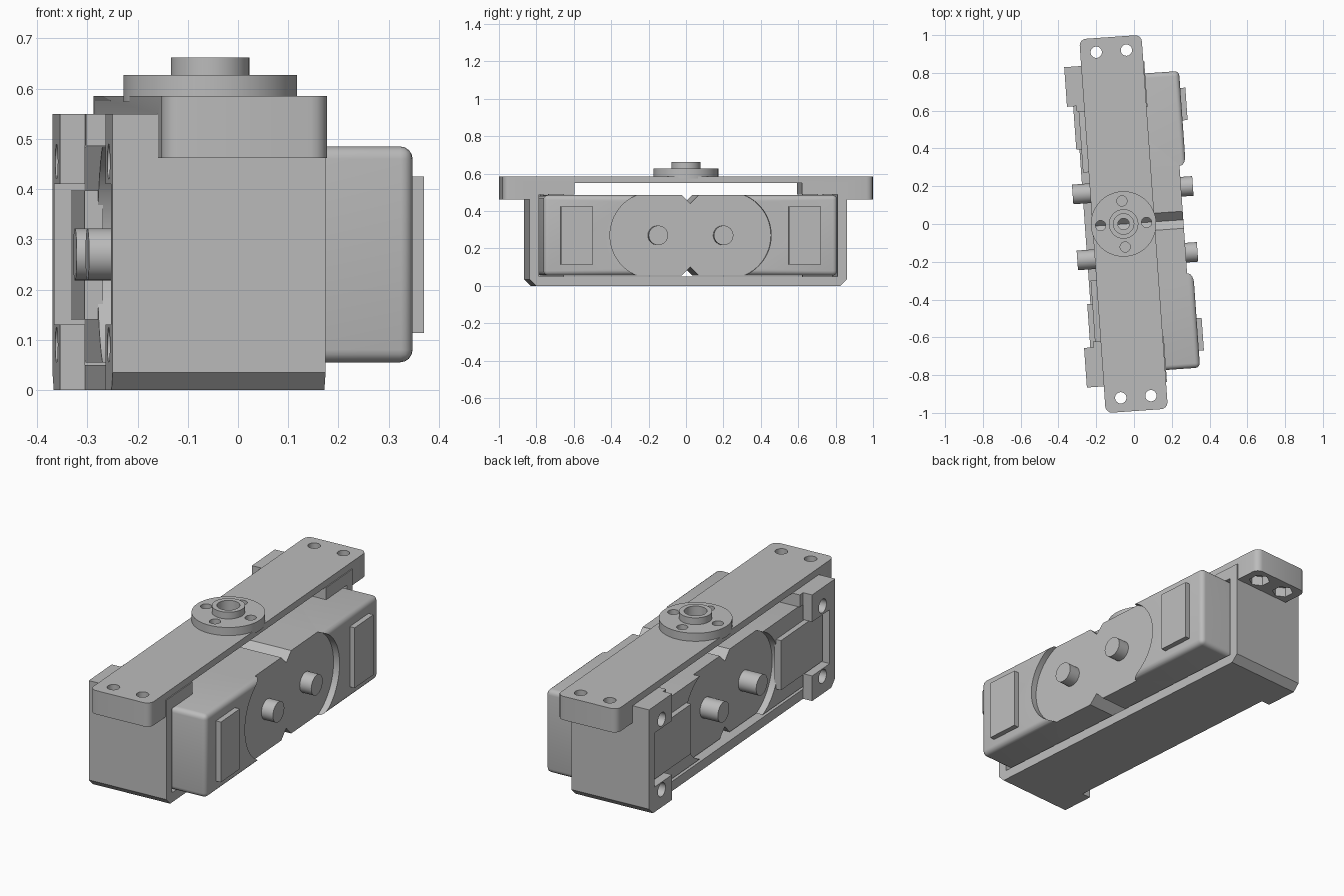
import bpy, bmesh, math
from mathutils import Matrix, Vector

if "Cube" in bpy.data.objects:
    bpy.data.objects.remove(bpy.data.objects["Cube"], do_unlink=True)

grey = bpy.data.materials.new("plain grey")
grey.use_nodes = True
grey.diffuse_color = (0.5, 0.5, 0.5, 1)
grey.node_tree.nodes["Principled BSDF"].inputs["Base Color"].default_value = (0.5, 0.5, 0.5, 1)
parts = []


def finish(bm, name, cutter=False):
    bmesh.ops.recalc_face_normals(bm, faces=bm.faces)
    me = bpy.data.meshes.new(name)
    bm.to_mesh(me)
    bm.free()
    ob = bpy.data.objects.new(name, me)
    bpy.context.collection.objects.link(ob)
    me.materials.append(grey)
    ob.hide_render = cutter
    if not cutter:
        parts.append(ob)
    return ob


def box(name, x, y, z, cutter=False, bevel=0, segments=4, pick=None):
    """Box from ranges; bevels the edges chosen by pick(direction, middle)."""
    bm = bmesh.new()
    bmesh.ops.create_cube(bm, size=1)
    for v in bm.verts:
        v.co = Vector([r[0] if c < 0 else r[1] for r, c in zip((x, y, z), v.co)])
    if bevel:
        edges = [e for e in bm.edges if pick is None or pick(
            (e.verts[0].co - e.verts[1].co).normalized(), (e.verts[0].co + e.verts[1].co) / 2)]
        bmesh.ops.bevel(bm, geom=edges, offset=bevel, segments=segments, profile=0.5, affect='EDGES')
    return finish(bm, name, cutter)


def cylinder(name, center, r, depth, axis='Z', sides=40, cutter=False):
    bm = bmesh.new()
    bmesh.ops.create_cone(bm, cap_ends=True, segments=sides, radius1=r, radius2=r, depth=depth)
    if axis == 'X':
        bm.transform(Matrix.Rotation(math.pi / 2, 4, 'Y'))
    bm.transform(Matrix.Translation(center))
    return finish(bm, name, cutter)


def combine(ob, cutters, operation='DIFFERENCE'):
    for c in cutters:
        m = ob.modifiers.new("cut", 'BOOLEAN')
        m.operation, m.object, m.solver = operation, c, 'EXACT'
        bpy.context.view_layer.objects.active = ob
        bpy.ops.object.modifier_apply(modifier=m.name)
        if c in parts:
            parts.remove(c)
        bpy.data.objects.remove(c, do_unlink=True)


def span(s, a, b):
    return tuple(sorted((s * a, s * b)))


SIDES = (-1, 1)
CX, MZ = -0.055, 0.27       # bar centre line, motor mid height
FX = (-0.31, 0.115)         # frame depth

# Cradle frame: chamfered block, hollowed, with four corner tabs left standing
frame = box("cradle_frame", FX, (-0.85, 0.85), (0, 0.55), bevel=0.035, segments=1,
            pick=lambda d, m: abs(d.x) > 0.9 and m.z < 0.1)
combine(frame, [
    box("inner_cut", (-0.26, 0.3), (-0.8, 0.8), (0.05, 0.487), True),
    box("top_gap_cut", (-0.5, 0.3), (-0.61, 0.61), (0.05, 0.7), True),
    box("window_cut", (-0.5, -0.2), (-0.8, 0.8), (0.13, 0.41), True),
    box("lip_cut", (-0.5, -0.26), (-0.64, 0.64), (-0.1, 0.7), True)])
combine(frame, [cylinder("tab_hole", (-0.3, s * 0.735, z), 0.035, 0.2, 'X', 24, True)
                for s in SIDES for z in (0.09, 0.455)])

# Motor housing with rounded outer edges
housing = box("motor_housing", (-0.25, 0.295), (-0.787, 0.787), (0.055, 0.485), bevel=0.025,
              pick=lambda d, m: abs(d.x) > 0.9 or m.x > 0.29)
for x in (0.362, -0.315):   # pill-shaped recess on each face
    combine(housing, [cylinder("recess", (x, s * 0.2, MZ), 0.232, 0.2, 'X', 72, True) for s in SIDES]
            + [box("recess_middle", (x - 0.1, x + 0.1), (-0.2, 0.2), (0, 0.6), True)])
for z in (0.055, 0.485):    # V grooves across the top and underside
    groove = box("groove", (-0.6, 0.6), (-0.032, 0.032), (-0.032, 0.032), True)
    groove.data.transform(Matrix.Translation((0, 0, z)) @ Matrix.Rotation(math.pi / 4, 4, 'X'))
    combine(housing, [groove])

for s in SIDES:
    end = "back" if s > 0 else "front"
    box(end + "_outer_pad", (0.28, 0.322), span(s, 0.525, 0.697), (0.113, 0.425))
    box(end + "_inner_pad", (-0.277, -0.24), span(s, 0.41, 0.79), (0.14, 0.397))
    # Shafts: solid outside, hollow on the tab side
    cylinder(end + "_solid_shaft", (0.285, s * 0.175, MZ), 0.052, 0.08, 'X', 32)
    tube = cylinder(end + "_hollow_shaft", (-0.26, s * 0.175, MZ), 0.052, 0.106, 'X', 32)
    combine(tube, [cylinder("bore", (-0.3, s * 0.175, MZ), 0.03, 0.12, 'X', 24, True)])

# Mounting bar with dropped ends, screw holes and hexagonal nut pockets
bar = box("mounting_bar", (CX - 0.165, CX + 0.165), (-0.992, 0.992), (0.462, 0.585), bevel=0.035,
          pick=lambda d, m: abs(d.z) > 0.9)
combine(bar, [box("bar_cut", (-0.6, 0.6), (-0.851, 0.851), (0.3, 0.55), True)])
combine(bar, [cylinder("screw_hole", (CX + t * 0.08, s * 0.917, 0.5), 0.03, 0.4, 'Z', 28, True)
              for s in SIDES for t in SIDES])
combine(bar, [cylinder("nut_pocket", (CX + t * 0.08, s * 0.917, 0.462), 0.052, 0.1, 'Z', 6, True)
              for s in SIDES for t in SIDES])

# Round hub flange, central boss and their holes
hub = cylinder("hub_flange", (CX, 0, 0.6), 0.173, 0.054, 'Z', 72)
combine(hub, [cylinder("hub_boss", (CX, 0, 0.635), 0.078, 0.054, 'Z', 48)], 'UNION')
combine(hub, [cylinder("counterbore", (CX, 0, 0.65), 0.054, 0.09, 'Z', 40, True)])
for ob in (hub, bar):
    holes = [cylinder("center_hole", (CX, 0, 0.58), 0.03, 0.3, 'Z', 28, True)]
    for k in range(4):
        a = k * math.pi / 2
        p = (CX + 0.122 * math.cos(a), 0.122 * math.sin(a), 0.6)
        holes.append(cylinder("flange_hole", p, 0.027, 0.3, 'Z', 28, True))
    combine(ob, holes)

# Turn the whole assembly slightly and shade it
turn = Matrix.Rotation(math.radians(4.05), 4, 'Z') @ Matrix.Translation((0, 0.004, 0))
bpy.ops.object.select_all(action='DESELECT')
for ob in parts:
    ob.data.transform(turn)
    ob.select_set(True)
bpy.context.view_layer.objects.active = parts[0]
bpy.ops.object.shade_smooth_by_angle(angle=math.radians(30))
